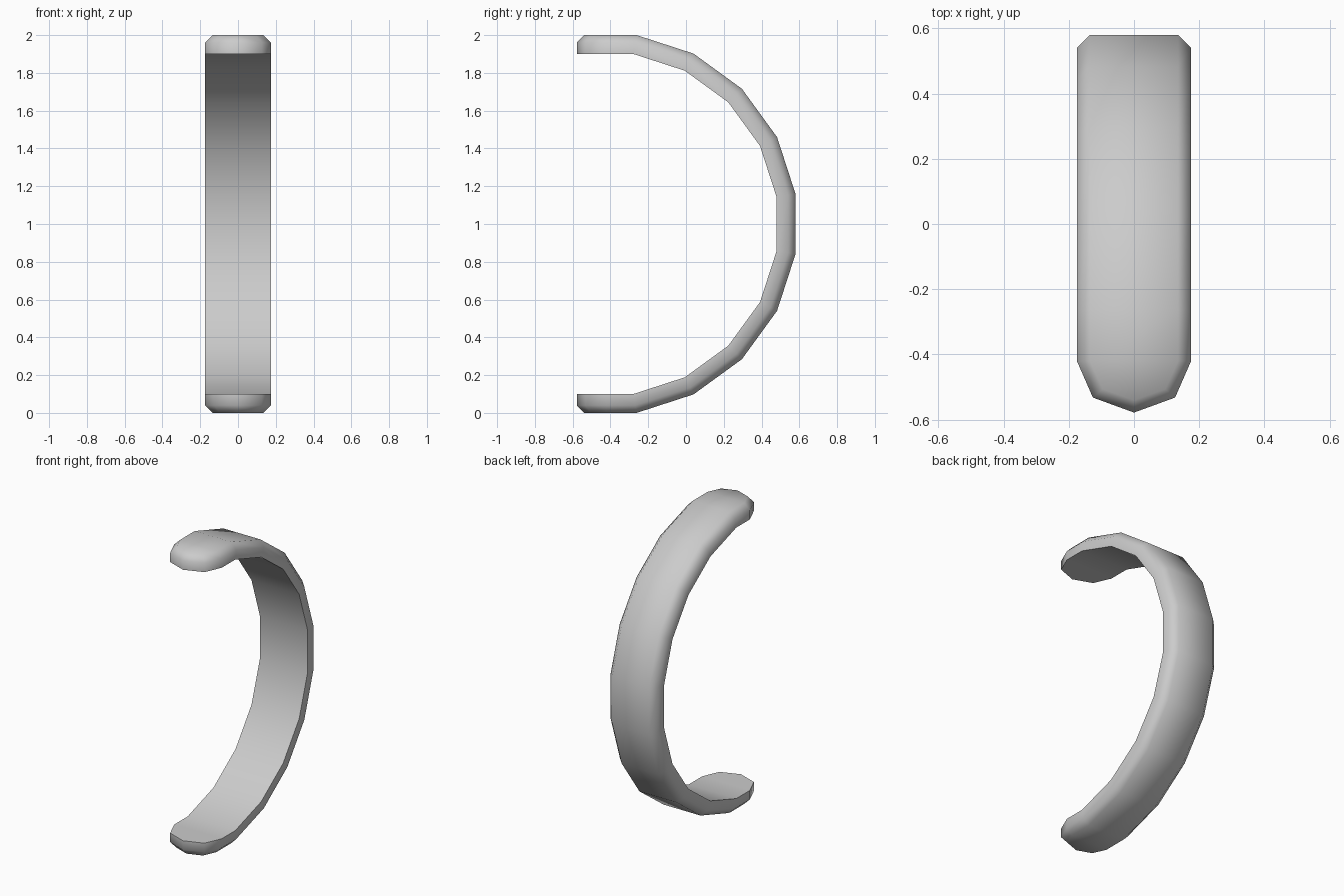
import bpy, bmesh
from math import sin, cos, radians

if "Cube" in bpy.data.objects:
    bpy.data.objects.remove(bpy.data.objects["Cube"])

W, B = 0.175, 0.04            # half width and chamfer size
CY = -0.42                    # centre of the arc in y
R_IN, R_SIDE, R_OUT = 0.911, 0.972, 1.0125


def ring(w, w_out, inner, side, outer):
    """Six-point cross-section; inner, side, outer are (y, z) pairs."""
    return [(-w, *inner), (w, *inner), (w, *side),
            (w_out, *outer), (-w_out, *outer), (-w, *side)]


def tip_ring(w, w_out, y, y_out, s):
    """Cross-section on the flat rounded end (s = -1 bottom, 1 top)."""
    return ring(w, w_out, (y, 1 + s * 0.9), (y, 1 + s * 0.96), (y_out, 1 + s))


def arc_ring(deg):
    def p(r):
        return (CY + r * cos(radians(deg)), 1 + r * sin(radians(deg)))
    return ring(W, W - B, p(R_IN), p(R_SIDE), p(R_OUT))


# rounded end, widening from the point to full width
tip = [(0, 0, -0.578, -0.54), (0.126, 0.096, -0.532, -0.506), (W, W - B, CY, CY)]
rings = [tip_ring(*t, -1) for t in tip]
rings += [arc_ring(-81 + 18 * i) for i in range(10)]
rings += [tip_ring(*t, 1) for t in reversed(tip)]

# skin the cross-sections into the band
bm = bmesh.new()
rows = [[bm.verts.new(c) for c in r] for r in rings]
for a, b in zip(rows, rows[1:]):
    for i in range(6):
        j = (i + 1) % 6
        bm.faces.new((a[i], a[j], b[j], b[i]))
bmesh.ops.remove_doubles(bm, verts=bm.verts, dist=0.0001)
bmesh.ops.recalc_face_normals(bm, faces=bm.faces)
mesh = bpy.data.meshes.new("curved_band")
bm.to_mesh(mesh)
bm.free()

band = bpy.data.objects.new("curved_band", mesh)
bpy.context.collection.objects.link(band)
bpy.context.view_layer.objects.active = band
band.select_set(True)
bpy.ops.object.shade_smooth_by_angle(angle=radians(60))
